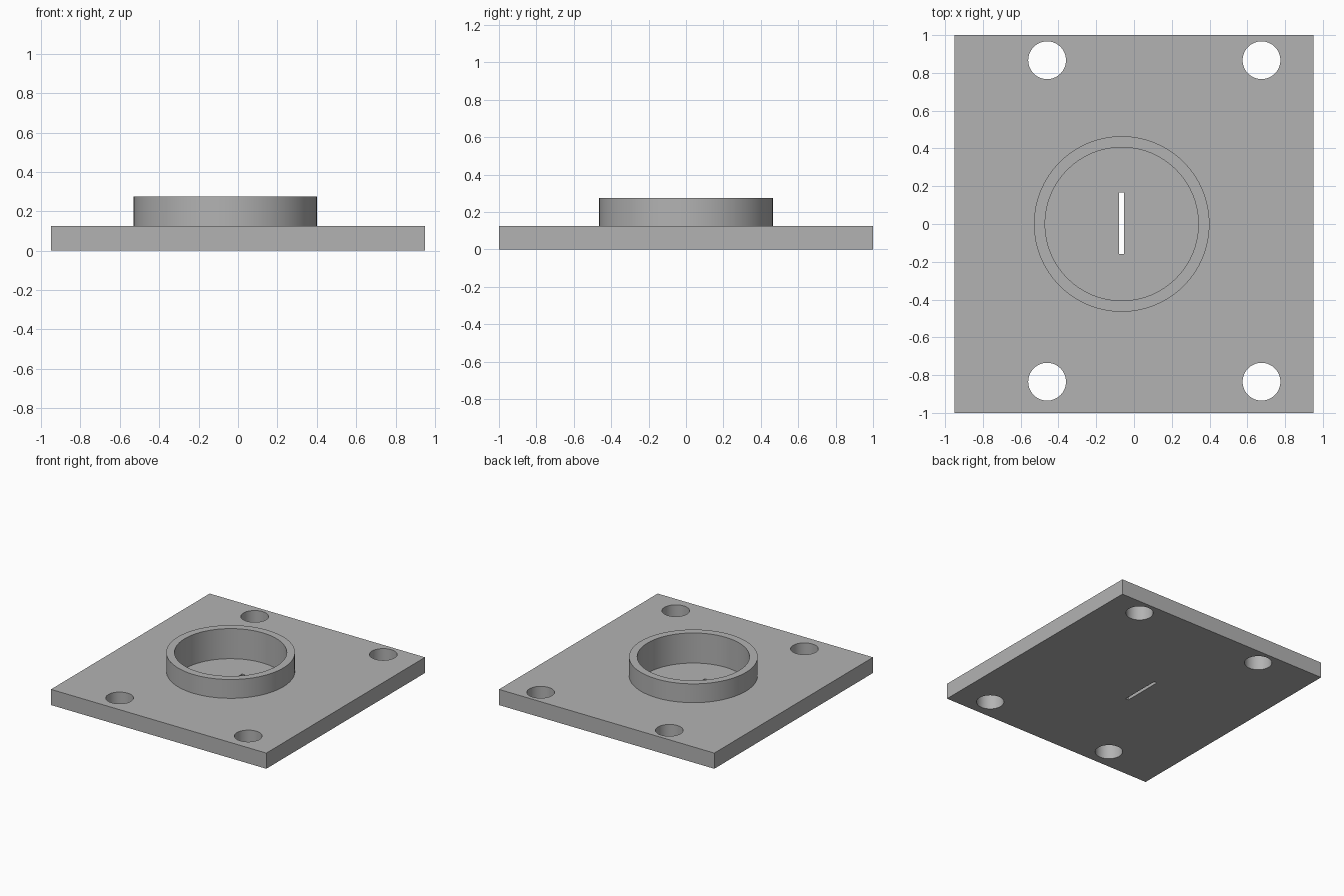
import bpy

old = bpy.data.objects.get("Cube")
if old:
    bpy.data.objects.remove(old, do_unlink=True)

# Single grey material
grey = bpy.data.materials.new("plain_grey")
grey.use_nodes = True
colour = (0.45, 0.45, 0.45, 1)
grey.diffuse_color = colour
grey.node_tree.nodes["Principled BSDF"].inputs["Base Color"].default_value = colour

PLATE_TOP, RIM_TOP, FLOOR = 0.125, 0.275, 0.035
RING_X = -0.065


def box(name, size, centre):
    bpy.ops.mesh.primitive_cube_add(size=1, location=centre)
    ob = bpy.context.object
    ob.name = name
    ob.scale = size
    bpy.ops.object.transform_apply(location=False, rotation=False, scale=True)
    ob.data.materials.append(grey)
    return ob


def cylinder(name, radius, x, y, low, high):
    bpy.ops.mesh.primitive_cylinder_add(
        vertices=64, radius=radius, depth=high - low, location=(x, y, (low + high) / 2))
    ob = bpy.context.object
    ob.name = name
    ob.data.materials.append(grey)
    return ob


def combine(target, tool, operation):
    mod = target.modifiers.new(operation.lower(), 'BOOLEAN')
    mod.operation = operation
    mod.solver = 'EXACT'
    mod.object = tool
    bpy.context.view_layer.objects.active = target
    bpy.ops.object.modifier_apply(modifier=mod.name)
    bpy.data.objects.remove(tool, do_unlink=True)


# Base plate with raised round collar
plate = box("mounting_plate", (1.9, 2, PLATE_TOP), (0, 0, PLATE_TOP / 2))
combine(plate, cylinder("collar", 0.465, RING_X, 0, PLATE_TOP / 2, RIM_TOP), 'UNION')

# Deep pocket inside the collar, leaving a thin floor
combine(plate, cylinder("pocket_cutter", 0.406, RING_X, 0, FLOOR, RIM_TOP + 0.1), 'DIFFERENCE')

# Narrow slot through the floor
combine(plate, box("slot_cutter", (0.026, 0.325, 0.4), (-0.067, 0.003, 0)), 'DIFFERENCE')

# Four bolt holes
for x in (-0.46, 0.675):
    for y in (-0.835, 0.867):
        combine(plate, cylinder("bolt_cutter", 0.1, x, y, -0.1, 0.3), 'DIFFERENCE')

# Smooth walls, crisp edges
bpy.ops.object.select_all(action='DESELECT')
plate.select_set(True)
bpy.context.view_layer.objects.active = plate
bpy.ops.object.shade_smooth_by_angle()
